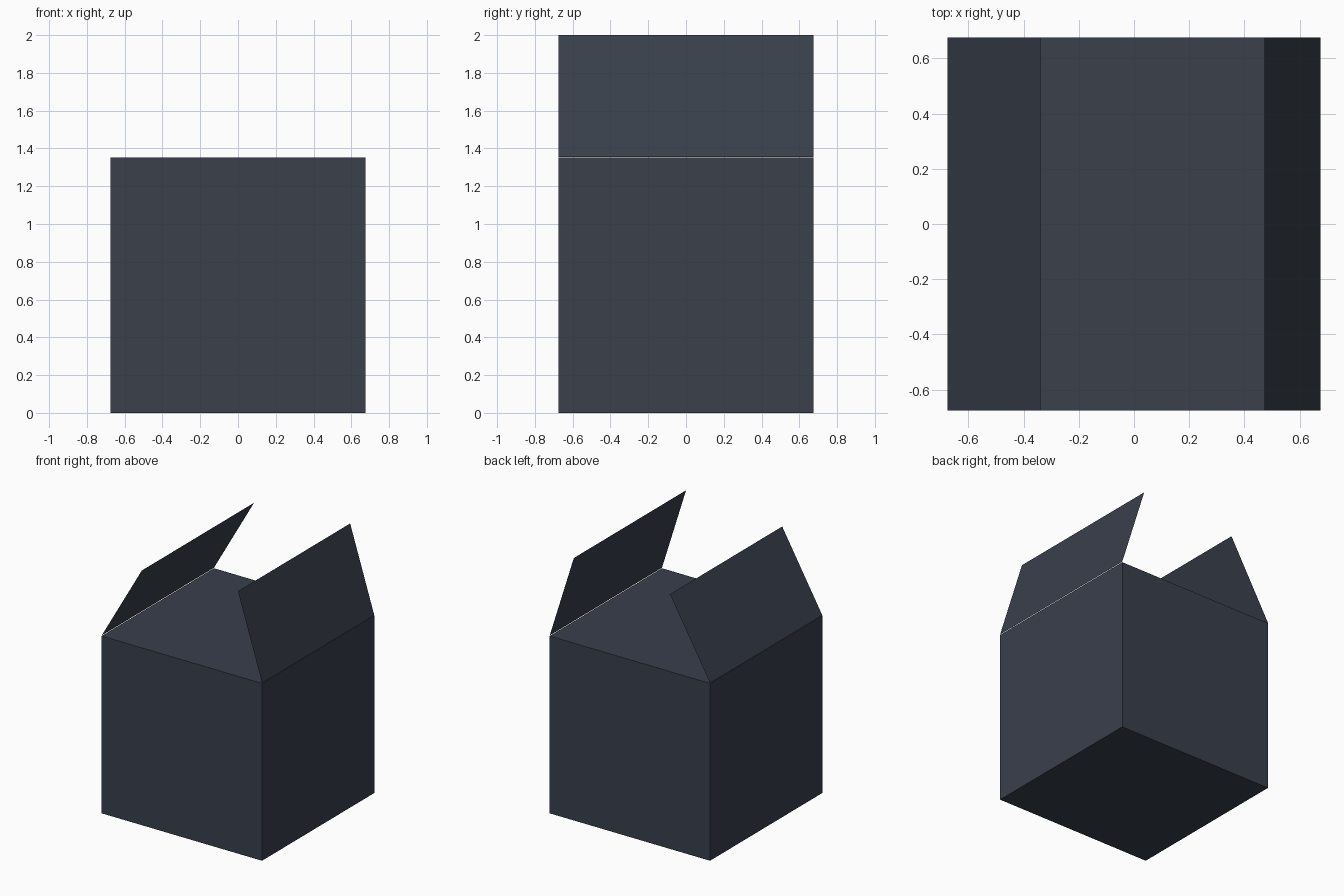
import bpy
from math import radians, cos, sin

cube = bpy.data.objects.get("Cube")
if cube:
    bpy.data.objects.remove(cube, do_unlink=True)

SIDE = 1.352
HALF = SIDE / 2
HINGE_Z = 1.356

# Dark slate card
slate = bpy.data.materials.new("dark_slate")
slate.use_nodes = True
colour = (0.041, 0.050, 0.071, 1)
slate.diffuse_color = colour
slate.node_tree.nodes["Principled BSDF"].inputs["Base Color"].default_value = colour

# Closed box body
bpy.ops.mesh.primitive_cube_add(size=SIDE, location=(0, 0, HALF))
body = bpy.context.object
body.name = "box_body"
body.data.materials.append(slate)


def flap(name, side, angle):
    """Thin lid flap hinged on a top edge, leaning inwards."""
    x = side * HALF
    tip_x = x - side * HALF * cos(radians(angle))
    tip_z = HINGE_Z + HALF * sin(radians(angle))
    verts = [(x, -HALF, HINGE_Z), (x, HALF, HINGE_Z),
             (tip_x, HALF, tip_z), (tip_x, -HALF, tip_z)]
    face = (0, 1, 2, 3) if side > 0 else (3, 2, 1, 0)
    mesh = bpy.data.meshes.new(name)
    mesh.from_pydata(verts, [], [face])
    mesh.materials.append(slate)
    obj = bpy.data.objects.new(name, mesh)
    bpy.context.collection.objects.link(obj)


# Two lid flaps, opened to different angles
flap("left_flap", 1, 72.5)
flap("right_flap", -1, 60)
